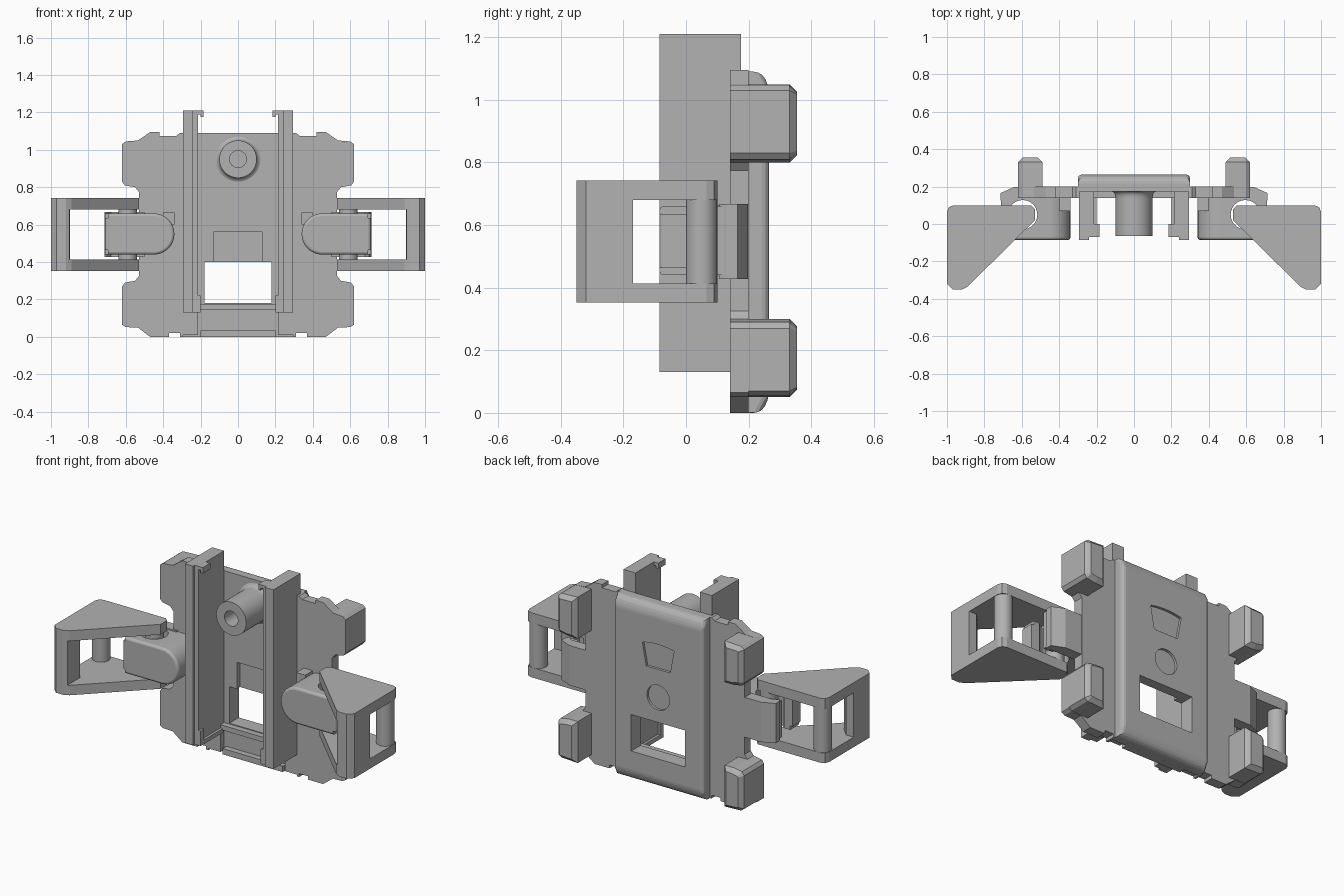
import bpy, bmesh, math
from mathutils import Vector

if "Cube" in bpy.data.objects:
    bpy.data.objects.remove(bpy.data.objects["Cube"])

grey = bpy.data.materials.new("plain grey")
grey.diffuse_color = (0.445, 0.445, 0.445, 1)
grey.use_nodes = True
grey.node_tree.nodes["Principled BSDF"].inputs["Base Color"].default_value = grey.diffuse_color


def finish(name, bm, smooth=False):
    bmesh.ops.recalc_face_normals(bm, faces=bm.faces)
    me = bpy.data.meshes.new(name)
    bm.to_mesh(me)
    bm.free()
    me.materials.append(grey)
    ob = bpy.data.objects.new(name, me)
    bpy.context.collection.objects.link(ob)
    if smooth:
        bpy.context.view_layer.objects.active = ob
        bpy.ops.object.select_all(action='DESELECT')
        ob.select_set(True)
        bpy.ops.object.shade_smooth_by_angle(angle=math.radians(35))
    return ob


def prism(name, pts, axis, a, b, s=1, smooth=False):
    """Extrude a profile: axis 'y' takes (x, z) points, 'z' takes (x, y), 'x' takes (y, z)."""
    put = {'y': lambda u, v, w: (s * u, w, v),
           'z': lambda u, v, w: (s * u, v, w),
           'x': lambda u, v, w: (s * w, u, v)}[axis]
    bm = bmesh.new()
    lo = [bm.verts.new(put(u, v, a)) for u, v in pts]
    hi = [bm.verts.new(put(u, v, b)) for u, v in pts]
    bm.faces.new(lo)
    bm.faces.new(hi)
    n = len(pts)
    for i in range(n):
        j = (i + 1) % n
        bm.faces.new((lo[i], lo[j], hi[j], hi[i]))
    return finish(name, bm, smooth)


def box(name, x0, x1, y0, y1, z0, z1, s=1):
    return prism(name, [(x0, y0), (x1, y0), (x1, y1), (x0, y1)], 'z', z0, z1, s)


def arc(cx, cy, r, a0, a1, n):
    return [(cx + r * math.cos(math.radians(a0 + (a1 - a0) * i / n)),
             cy + r * math.sin(math.radians(a0 + (a1 - a0) * i / n))) for i in range(n + 1)]


def circle(cx, cy, r, n=32):
    return arc(cx, cy, r, 0, 360, n)[:-1]


def cut(ob, cutter):
    cutter.hide_render = True
    cutter.hide_viewport = True
    cutter.display_type = 'WIRE'
    m = ob.modifiers.new("cut", 'BOOLEAN')
    m.operation = 'DIFFERENCE'
    m.solver = 'EXACT'
    m.object = cutter


def bevel_face_edges(ob, width, seg, test):
    """Bevel the edges whose two end points both pass the test."""
    bm = bmesh.new()
    bm.from_mesh(ob.data)
    edges = [e for e in bm.edges if all(test(v.co) for v in e.verts)]
    bmesh.ops.bevel(bm, geom=edges, offset=width, segments=seg, profile=0.5, affect='EDGES')
    bm.to_mesh(ob.data)
    bm.free()


# raised centre panel, chamfered at top and bottom and along its long edges
panel = prism("centre_panel",
              [(0.175, 0), (0.24, 0), (0.265, 0.045), (0.265, 1.045), (0.24, 1.09), (0.175, 1.09)],
              'x', -0.30, 0.30)
bevel_face_edges(panel, 0.022, 3, lambda c: c.y > 0.2 and abs(c.x) > 0.29)
cut(panel, box("window_cutter", -0.18, 0.18, 0.1, 0.4, 0.18, 0.40))
cut(panel, box("front_recess_cutter", -0.13, 0.13, 0.1, 0.205, 0.39, 0.56))
cut(panel, prism("round_recess_cutter", circle(0, 0.55, 0.075), 'y', 0.25, 0.4))
top_edge = arc(0, 0.40, 0.47, 77, 103, 8)
cut(panel, prism("badge_recess_cutter", top_edge + [(-0.08, 0.72), (0.08, 0.72)], 'y', 0.25, 0.4))

# sills below the window
box("lower_sill", -0.20, 0.20, 0.14, 0.18, 0.0, 0.035)
box("window_sill", -0.215, 0.215, 0.14, 0.18, 0.145, 0.175)

# hollow post with a flared foot, turned around the y axis
ring = [(0.045, 0.12), (0.045, -0.065), (0.10, -0.065), (0.10, 0.135)]
ring += [(0.12 - 0.02 * math.cos(t), 0.145 + 0.03 * math.sin(t)) for t in (0, 0.5, 1.0, 1.57)]
bm = bmesh.new()
N = 40
loops = [[bm.verts.new((r * math.cos(2 * math.pi * i / N), y, 0.95 + r * math.sin(2 * math.pi * i / N)))
          for i in range(N)] for r, y in ring]
for p, q in zip(loops, loops[1:]):
    for i in range(N):
        bm.faces.new((p[i], p[(i + 1) % N], q[(i + 1) % N], q[i]))
bm.faces.new(loops[0])
bm.faces.new(loops[-1])
finish("post", bm, True)

wing = [(0.295, 0), (0.31, 0), (0.31, 0.02), (0.37, 0.02), (0.37, 0), (0.47, 0), (0.535, 0.05),
        (0.60, 0.052), (0.62, 0.065), (0.62, 0.26), (0.605, 0.28), (0.55, 0.30), (0.53, 0.325),
        (0.53, 0.775), (0.55, 0.80), (0.605, 0.81), (0.62, 0.83), (0.62, 1.03), (0.60, 1.045),
        (0.535, 1.05), (0.47, 1.095), (0.42, 1.095), (0.42, 1.075), (0.33, 1.075), (0.31, 1.09), (0.295, 1.09)]
foot = [(0.49, 0.80), (0.55, 0.80), (0.605, 0.81), (0.62, 0.83), (0.62, 1.03), (0.60, 1.045), (0.49, 1.05)]
frame = [(0.53, 0.02), (0.53, 0.08), (0.55, 0.10), (0.965, 0.10), (0.99, 0.09), (1.0, 0.065),
         (1.0, -0.32), (0.97, -0.35), (0.92, -0.35), (0.89, -0.335)]
pill = [(0.71, 0.44), (0.71, 0.66)] + arc(0.45, 0.55, 0.11, 90, 270, 16)

for s, side in ((1, "right"), (-1, "left")):
    # side plate
    plate = prism("side_plate_" + side, wing, 'y', 0.14, 0.20, s)
    # strip joining plate, rail and panel
    box("joint_strip_" + side, 0.215, 0.30, 0.14, 0.20, 0.01, 1.08, s)

    # corner feet, tapered at the back end
    for k, level in ((0, "upper"), (1, "lower")):
        pts = [(x, 1.10 - z) for x, z in foot] if k else foot
        ob = prism(f"foot_{level}_{side}", pts, 'y', 0.14, 0.355, s)
        bevel_face_edges(ob, 0.024, 1, lambda c: c.y > 0.35)

    # rail with stepped front edge, top hook and bottom stop
    prism("rail_" + side, [(0.24, -0.085), (0.295, -0.085), (0.295, 0.175), (0.215, 0.175),
                           (0.215, -0.07), (0.24, -0.07)], 'z', 0.13, 1.21, s)
    box("rail_hook_" + side, 0.185, 0.25, -0.07, 0.0, 1.19, 1.21, s)
    box("rail_hook_tip_" + side, 0.185, 0.20, -0.07, 0.0, 1.175, 1.195, s)
    box("rail_stop_" + side, 0.20, 0.235, -0.07, 0.15, 0.13, 0.155, s)
    box("rail_stop_lip_" + side, 0.20, 0.235, -0.07, -0.04, 0.15, 0.22, s)

    # hinge clip: rounded arm with an open socket for the pin
    clip = prism("hinge_clip_" + side, pill, 'y', -0.085, 0.16, s, True)
    bevel_face_edges(clip, 0.014, 3, lambda c: c.y < -0.08)
    cut(clip, prism("socket_cutter_" + side, circle(0.595, 0.05, 0.078), 'z', 0.3, 0.8, s))
    cut(clip, box("slot_cutter_" + side, 0.60, 0.8, 0.0, 0.10, 0.3, 0.8, s))
    for z0, z1 in ((0.43, 0.465), (0.635, 0.67)):
        cut(clip, box("arm_notch_cutter_" + side, 0.695, 0.75, -0.2, 0.10, z0, z1, s))
    prism("hinge_back_arm_" + side, [(0.50, 0.13), (0.68, 0.13), (0.70, 0.105), (0.715, 0.13),
                                     (0.715, 0.165), (0.64, 0.198), (0.50, 0.198)],
          'z', 0.428, 0.668, s)
    box("clip_base_" + side, 0.34, 0.40, 0.07, 0.15, 0.60, 0.665, s)

    # swinging frame: two flat plates joined by a pin, a round column and a solid end
    for z0, z1, level in ((0.353, 0.413, "lower"), (0.68, 0.742, "upper")):
        prism(f"frame_plate_{level}_{side}", frame, 'z', z0, z1, s)
    prism("frame_pin_" + side, circle(0.59, 0.05, 0.05), 'z', 0.36, 0.735, s, True)
    prism("frame_column_" + side, circle(0.948, 0.05, 0.05), 'z', 0.36, 0.735, s, True)
    prism("frame_end_" + side, [(0.90, -0.34), (0.92, -0.35), (0.97, -0.35), (1.0, -0.32),
                                (1.0, -0.17), (0.95, -0.17), (0.90, -0.22)], 'z', 0.36, 0.735, s)
